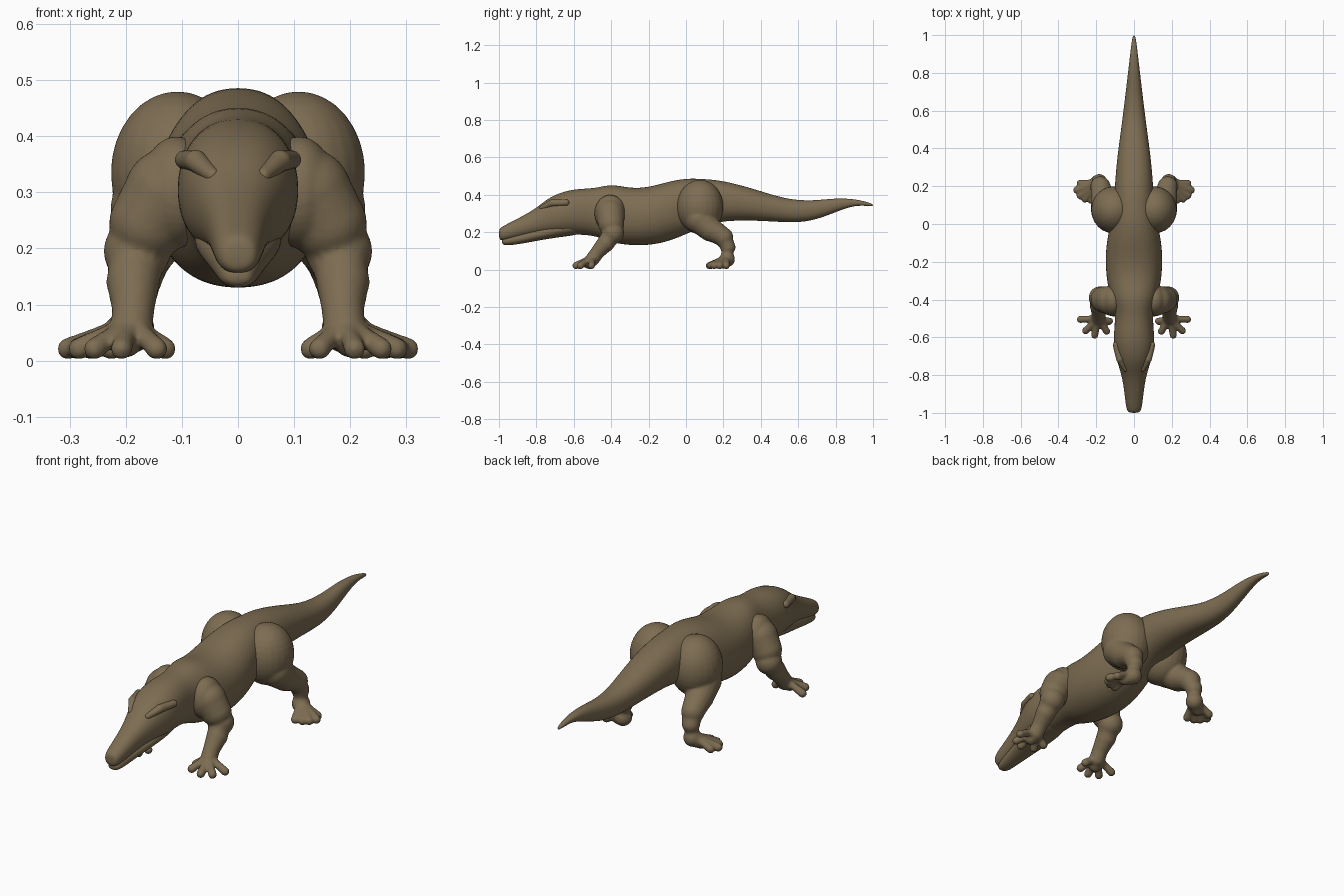
import bpy
import bmesh
import math
from mathutils import Vector, Matrix

cube = bpy.data.objects.get("Cube")
if cube:
    bpy.data.objects.remove(cube, do_unlink=True)

hide = bpy.data.materials.new("olive_brown_hide")
hide.use_nodes = True
hide.diffuse_color = (0.205, 0.152, 0.084, 1)
shader = hide.node_tree.nodes["Principled BSDF"]
shader.inputs["Base Color"].default_value = hide.diffuse_color
shader.inputs["Roughness"].default_value = 0.8


def finish(name, bm):
    """Turn a bmesh into a smooth shaded object with the hide material."""
    bmesh.ops.recalc_face_normals(bm, faces=bm.faces)
    for face in bm.faces:
        face.smooth = True
    mesh = bpy.data.meshes.new(name)
    bm.to_mesh(mesh)
    bm.free()
    mesh.materials.append(hide)
    obj = bpy.data.objects.new(name, mesh)
    bpy.context.collection.objects.link(obj)
    return obj


def skin(bm, rings):
    """Bridge rings of points and close both ends."""
    rows = [[bm.verts.new(p) for p in ring] for ring in rings]
    count = len(rows[0])
    for a, b in zip(rows, rows[1:]):
        for i in range(count):
            j = (i + 1) % count
            bm.faces.new((a[i], a[j], b[j], b[i]))
    bm.faces.new(rows[0])
    bm.faces.new(rows[-1])


def squash(value, power=0.9):
    return math.copysign(abs(value) ** power, value)


def loft(name, sections, sides=24):
    """Smooth body from sections of y, half width, bottom and top."""
    bm = bmesh.new()
    rings = []
    for y, width, low, high in sections:
        middle, half = (low + high) / 2, (high - low) / 2
        angles = [math.tau * i / sides for i in range(sides)]
        rings.append([Vector((width * squash(math.cos(a)), y,
                              middle + half * squash(math.sin(a)))) for a in angles])
    skin(bm, rings)
    obj = finish(name, bm)
    sub = obj.modifiers.new("smooth_surface", "SUBSURF")
    sub.levels = sub.render_levels = 2
    return obj


def ball(bm, centre, radii):
    matrix = Matrix.Translation(centre) @ Matrix.Diagonal((*radii, 1))
    bmesh.ops.create_uvsphere(bm, u_segments=24, v_segments=16, radius=1, matrix=matrix)


def tube(bm, path, sides=16):
    """Tapered tube with ball joints along points of x, y, z and radius."""
    points = [Vector(p[:3]) for p in path]
    rings = []
    for i, point in enumerate(points):
        ahead = points[min(i + 1, len(points) - 1)]
        behind = points[max(i - 1, 0)]
        turn = (ahead - behind).to_track_quat("Z", "X")
        radius = path[i][3]
        ball(bm, point, (radius,) * 3)
        angles = [math.tau * k / sides for k in range(sides)]
        rings.append([point + turn @ Vector((math.cos(a), math.sin(a), 0)) * radius
                      for a in angles])
    for a, b in zip(rings, rings[1:]):
        skin(bm, [a, b])


def mirrored_flesh(name, bm, voxel=0.006, rounds=8):
    """Melt overlapping pieces into one skin and mirror it."""
    obj = finish(name, bm)
    melt = obj.modifiers.new("melt", "REMESH")
    melt.mode = "VOXEL"
    melt.voxel_size = voxel
    melt.use_smooth_shade = True
    relax = obj.modifiers.new("relax", "SMOOTH")
    relax.factor = 0.5
    relax.iterations = rounds
    obj.modifiers.new("other_side", "MIRROR")
    return obj


def leg(name, muscle, bones, palm, toe_tips):
    bm = bmesh.new()
    ball(bm, *muscle)
    tube(bm, bones)
    tube(bm, [bones[-1], palm])
    ankle = Vector(bones[-1][:3])
    for x, y in toe_tips:
        tip = Vector((x, y, 0.021))
        knuckle = ankle.lerp(tip, 0.55) + Vector((0, 0, 0.006))
        tube(bm, [(*ankle, 0.028), (*knuckle, 0.017), (*tip, 0.02)])
    return mirrored_flesh(name, bm)


# Head, trunk and tail in one long loft
loft("body", [
    (-1.0, 0.022, 0.17, 0.212), (-0.99, 0.037, 0.153, 0.226),
    (-0.95, 0.045, 0.157, 0.247), (-0.88, 0.052, 0.17, 0.283),
    (-0.8, 0.066, 0.185, 0.328), (-0.74, 0.086, 0.185, 0.382),
    (-0.66, 0.11, 0.185, 0.417), (-0.58, 0.108, 0.187, 0.433),
    (-0.48, 0.097, 0.18, 0.435), (-0.4, 0.124, 0.143, 0.46),
    (-0.3, 0.145, 0.128, 0.435), (-0.2, 0.153, 0.128, 0.44),
    (-0.1, 0.147, 0.147, 0.47), (0, 0.126, 0.187, 0.49),
    (0.1, 0.106, 0.235, 0.485), (0.2, 0.103, 0.26, 0.476),
    (0.35, 0.09, 0.263, 0.436), (0.5, 0.069, 0.254, 0.387),
    (0.6, 0.056, 0.25, 0.37), (0.7, 0.044, 0.267, 0.37),
    (0.8, 0.032, 0.307, 0.382), (0.9, 0.02, 0.344, 0.378),
    (0.97, 0.012, 0.34, 0.361), (1.0, 0.005, 0.338, 0.35)])

# Lower jaw, leaving a mouth crease below the snout
loft("lower_jaw", [
    (-0.985, 0.018, 0.14, 0.16), (-0.97, 0.032, 0.127, 0.172),
    (-0.9, 0.042, 0.134, 0.195), (-0.8, 0.058, 0.153, 0.22),
    (-0.7, 0.079, 0.17, 0.25), (-0.6, 0.08, 0.182, 0.28),
    (-0.52, 0.05, 0.2, 0.28)])

# Brow ridges ending in small ear knobs
brow = bmesh.new()
tube(brow, [(0.045, -0.77, 0.33, 0.014), (0.075, -0.715, 0.356, 0.02),
            (0.096, -0.64, 0.358, 0.017)])
mirrored_flesh("brow_ridges", brow, 0.004, 4)

# Front legs reach forward
leg("front_legs",
    ((0.11, -0.405, 0.3), (0.065, 0.085, 0.1)),
    [(0.125, -0.405, 0.3, 0.078), (0.16, -0.4, 0.245, 0.07),
     (0.18, -0.39, 0.195, 0.06), (0.187, -0.43, 0.14, 0.048),
     (0.187, -0.475, 0.09, 0.038), (0.19, -0.5, 0.055, 0.038)],
    (0.2, -0.525, 0.035, 0.03),
    [(0.13, -0.515), (0.145, -0.568), (0.208, -0.588), (0.256, -0.565), (0.283, -0.505)])

# Hind legs with heavy thighs and outward feet
leg("hind_legs",
    ((0.108, 0.075, 0.335), (0.119, 0.125, 0.145)),
    [(0.15, 0.07, 0.27, 0.078), (0.165, 0.13, 0.215, 0.065),
     (0.178, 0.2, 0.172, 0.053), (0.184, 0.224, 0.12, 0.041),
     (0.19, 0.22, 0.055, 0.042)],
    (0.225, 0.2, 0.035, 0.032),
    [(0.225, 0.125), (0.26, 0.132), (0.285, 0.15), (0.303, 0.18), (0.285, 0.215)])
